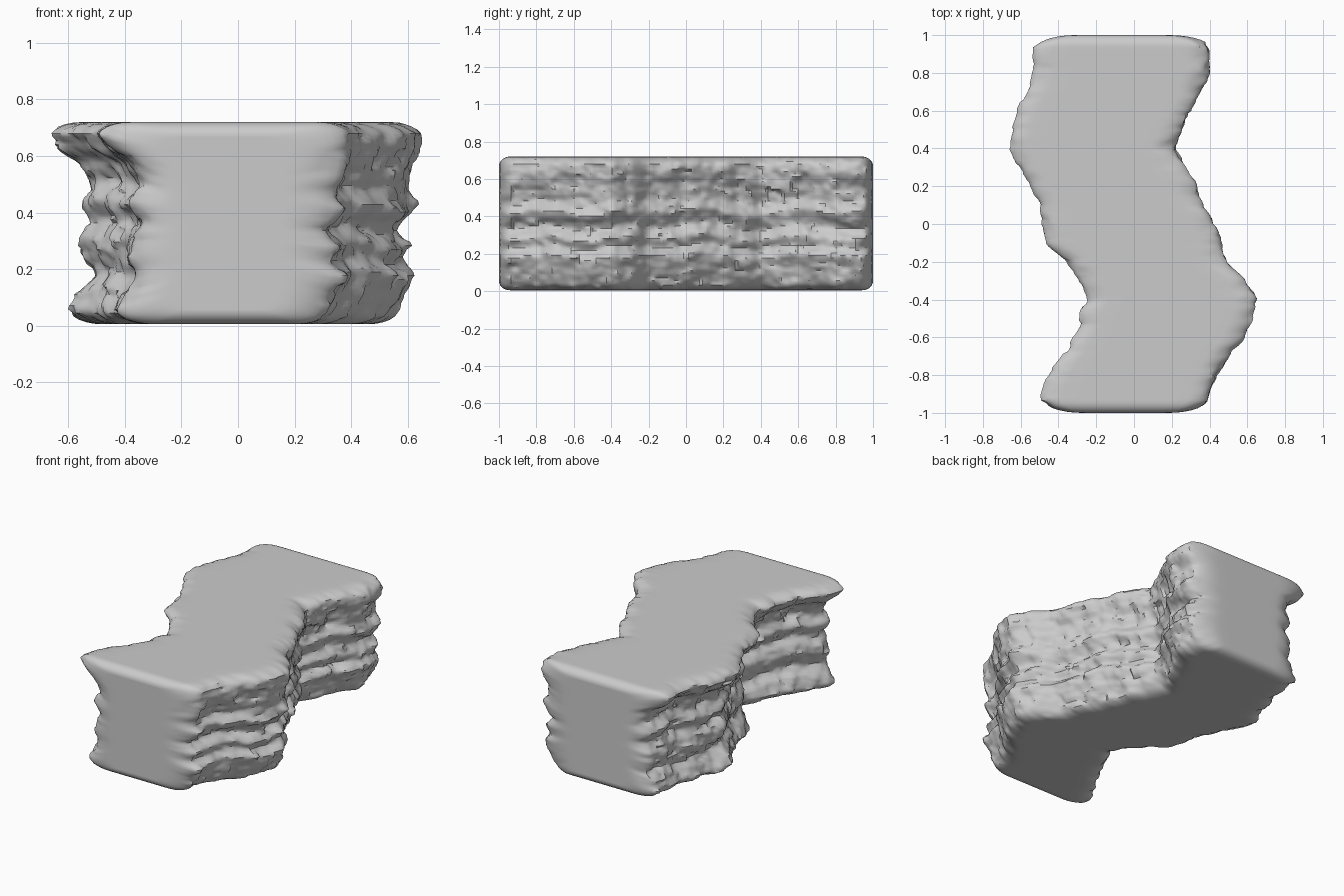
import bpy, bmesh, math
from mathutils import Vector, noise

if "Cube" in bpy.data.objects:
    bpy.data.objects.remove(bpy.data.objects["Cube"])

H, Z0 = 0.72, 0.005
NY, NZ, NX = 130, 48, 8

# Plan outline as (y, x) and side relief as (z, inset)
LEFT = [(-1, -.48), (-.9, -.485), (-.8, -.44), (-.65, -.35), (-.5, -.275), (-.4, -.235),
        (-.3, -.275), (-.2, -.36), (-.1, -.455), (0, -.49), (.1, -.51), (.2, -.565), (.4, -.66),
        (.6, -.615), (.75, -.55), (.85, -.54), (1, -.52)]
RIGHT = [(-1, .39), (-.9, .40), (-.8, .44), (-.7, .51), (-.6, .585), (-.5, .62), (-.4, .662),
         (-.3, .59), (-.2, .49), (0, .415), (.2, .335), (.3, .265), (.4, .215), (.6, .29),
         (.7, .36), (.8, .40), (1, .39)]
RELIEF_L = [(0, .08), (.05, .075), (.1, .095), (.17, .14), (.25, .105), (.3, .11), (.36, .145),
            (.43, .105), (.5, .14), (.57, .11), (.63, .035), (.68, 0), (.72, 0)]
RELIEF_R = [(0, .09), (.04, .095), (.1, .065), (.18, .03), (.23, .065), (.28, .04), (.34, .08),
            (.42, .035), (.48, .06), (.55, .035), (.64, 0), (.72, .01)]


def lookup(table, t):
    """Smooth interpolation through a short table."""
    t = min(max(t, table[0][0]), table[-1][0])
    for (a, va), (b, vb) in zip(table, table[1:]):
        if t <= b:
            f = (t - a) / (b - a)
            f = .5 * f + .5 * f * f * (3 - 2 * f)
            return va + (vb - va) * f


def chips(y, z, side):
    """Stepped brick-like chips plus soft lumps."""
    amount = 0.0
    for w, h, amp in ((.085, .06, .009), (.045, .035, .008)):
        bend = .9 * noise.noise(Vector((y * 5, side * 7, w * 50)))
        row = math.floor(z / h + bend)
        col = math.floor(y / w + (row * .37) % 1)
        amount += amp * noise.cell(Vector((col + .5, row + .5, side * 9 + w * 100 + .5)))
    amount += .022 * noise.noise(Vector((y * 8, z * 8, side * 5 + .3)))
    return amount


def rounding(d, r):
    """Inset ratio of a quarter round at distance d from an edge."""
    t = max(0, 1 - d / r)
    return 1 - math.sqrt(max(0, 1 - t * t))


def side_x(y, z, side):
    outline, relief = (LEFT, RELIEF_L) if side < 0 else (RIGHT, RELIEF_R)
    wobble = .05 * noise.noise(Vector((y * 4, side * 4, .7))) * math.sin(math.pi * z / H)
    inset = lookup(relief, z + wobble)
    inset += .11 * rounding(min(z, H - z), .05)
    # Relief calms down as the side rolls into the end face
    roll = rounding(1 - abs(y), .07)
    inset += roll * (.17 - .6 * (inset - .06))
    rough = chips(y, z, side) * (1 - .8 * roll)
    return lookup(outline, y) - side * inset + side * rough


# Stations are denser at the rounded ends and edges
ends = [1 - .05 * (1 - math.cos(i * math.pi / 12)) for i in range(6)]
ys = [-e for e in ends] + [-.95 + 1.9 * i / NY for i in range(NY + 1)] + ends[::-1]
edge = [.04 * (1 - math.cos(i * math.pi / 10)) for i in range(5)]
zs = edge + [.04 + (H - .08) * i / NZ for i in range(NZ + 1)] + [H - e for e in edge[::-1]]


def bridge(a, b):
    return [(a[0] + (b[0] - a[0]) * i / NX, a[1]) for i in range(1, NX)]


bm = bmesh.new()
rings = []
for y in ys:
    drop = .05 * rounding(1 - abs(y), .06)
    scale = (H - Z0 - 2 * drop) / H
    left = [(side_x(y, z, -1), z) for z in zs]
    right = [(side_x(y, z, 1), z) for z in zs]
    section = left + bridge(left[-1], right[-1]) + right[::-1] + bridge(right[0], left[0])
    rings.append([bm.verts.new((x, y, Z0 + drop + z * scale)) for x, z in section])

# Skin between sections
n = len(rings[0])
for a, b in zip(rings, rings[1:]):
    for i in range(n):
        j = (i + 1) % n
        bm.faces.new((a[i], b[i], b[j], a[j]))

# Flat ends, laid as strips from side to side
nz = len(zs)
for ring in (rings[0], rings[-1]):
    rside = ring[nz + NX - 1:2 * nz + NX - 1][::-1]
    top = ring[nz:nz + NX - 1]
    bottom = ring[2 * nz + NX - 1:][::-1]
    grid = []
    for k in range(nz):
        if k == 0:
            mid = bottom
        elif k == nz - 1:
            mid = top
        else:
            mid = [bm.verts.new(ring[k].co.lerp(rside[k].co, i / NX)) for i in range(1, NX)]
        grid.append([ring[k]] + mid + [rside[k]])
    for r0, r1 in zip(grid, grid[1:]):
        for i in range(NX):
            bm.faces.new((r0[i], r0[i + 1], r1[i + 1], r1[i]))

bmesh.ops.recalc_face_normals(bm, faces=bm.faces[:])
mesh = bpy.data.meshes.new("rock_wall")
bm.to_mesh(mesh)
bm.free()
wall = bpy.data.objects.new("rock_wall", mesh)
bpy.context.collection.objects.link(wall)
bpy.context.view_layer.objects.active = wall
wall.select_set(True)
bpy.ops.object.shade_smooth_by_angle(angle=math.radians(40))
